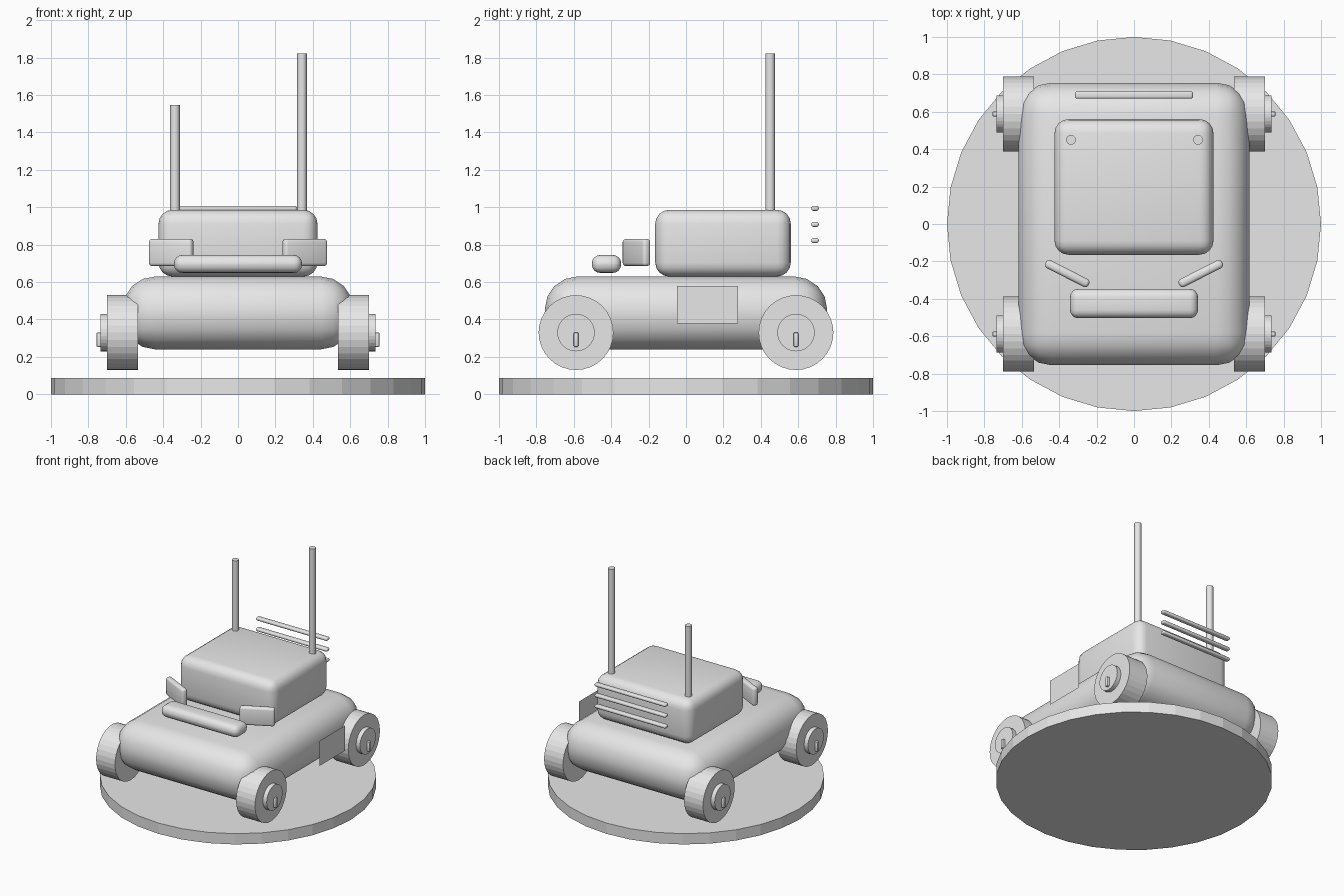
import bpy
from math import pi, radians

cube = bpy.data.objects.get("Cube")
if cube:
    bpy.data.objects.remove(cube, do_unlink=True)

grey = bpy.data.materials.new("light grey")
grey.use_nodes = True
grey.diffuse_color = (0.8, 0.8, 0.8, 1)
grey.node_tree.nodes["Principled BSDF"].inputs["Base Color"].default_value = (0.8, 0.8, 0.8, 1)


def finish(name, smooth):
    ob = bpy.context.object
    ob.name = name
    ob.data.materials.append(grey)
    if smooth:
        bpy.ops.object.shade_smooth_by_angle(angle=radians(35))
    return ob


def rounded_box(name, centre, size, radius, segments=4, turn=0):
    bpy.ops.mesh.primitive_cube_add(size=1, location=centre)
    ob = bpy.context.object
    ob.scale = size
    bpy.ops.object.transform_apply(location=False, rotation=False, scale=True)
    ob.rotation_euler.z = turn
    bevel = ob.modifiers.new("round edges", "BEVEL")
    bevel.width = radius
    bevel.segments = segments
    bevel.limit_method = "NONE"
    bpy.ops.object.modifier_apply(modifier=bevel.name)
    return finish(name, True)


def cylinder(name, centre, radius, depth, sides=32, along_x=False, smooth=False):
    turn = (0, pi / 2, 0) if along_x else (0, 0, 0)
    bpy.ops.mesh.primitive_cylinder_add(vertices=sides, radius=radius, depth=depth,
                                        location=centre, rotation=turn)
    return finish(name, smooth)


# Round display base
cylinder("base_disc", (0, 0, 0.043), 1, 0.086)

# Hull and cabin
rounded_box("hull", (0, 0, 0.435), (1.235, 1.51, 0.39), 0.175)
rounded_box("cabin", (0, 0.198, 0.808), (0.85, 0.725, 0.357), 0.075)

# Front bumper
rounded_box("front_bumper", (0, -0.425, 0.697), (0.685, 0.157, 0.096), 0.045)

# Angled headlights
for side, label in ((-1, "right"), (1, "left")):
    rounded_box(f"{label}_headlight", (side * 0.357, -0.265, 0.758),
                (0.258, 0.047, 0.146), 0.018, 3, side * radians(27))

# Wheels with hubcaps and handles
for side, label in ((-1, "right"), (1, "left")):
    for y, end in ((-0.588, "front"), (0.588, "rear")):
        name = f"{end}_{label}"
        cylinder(name + "_wheel", (side * 0.618, y, 0.33), 0.2, 0.167, along_x=True)
        cylinder(name + "_hubcap", (side * 0.715, y, 0.33), 0.1, 0.04, along_x=True)
        rounded_box(name + "_handle", (side * 0.74, y, 0.292),
                    (0.035, 0.027, 0.078), 0.008, 2)

# Aerials of different heights
for x, top, label in ((-0.337, 1.547, "short"), (0.342, 1.822, "tall")):
    cylinder(label + "_aerial", (x, 0.45, (top + 0.9) / 2), 0.026, top - 0.9, 16, smooth=True)

# Rear rails
for i in range(3):
    rounded_box(f"rear_rail_{i + 1}", (0, 0.69, 0.822 + i * 0.086),
                (0.63, 0.04, 0.026), 0.011, 3)

# Flat side panel, standing off the hull on the left
bpy.ops.mesh.primitive_plane_add(size=1, location=(0.752, 0.115, 0.479), rotation=(0, pi / 2, 0))
panel = finish("side_panel", False)
panel.scale = (0.2, 0.327, 1)
